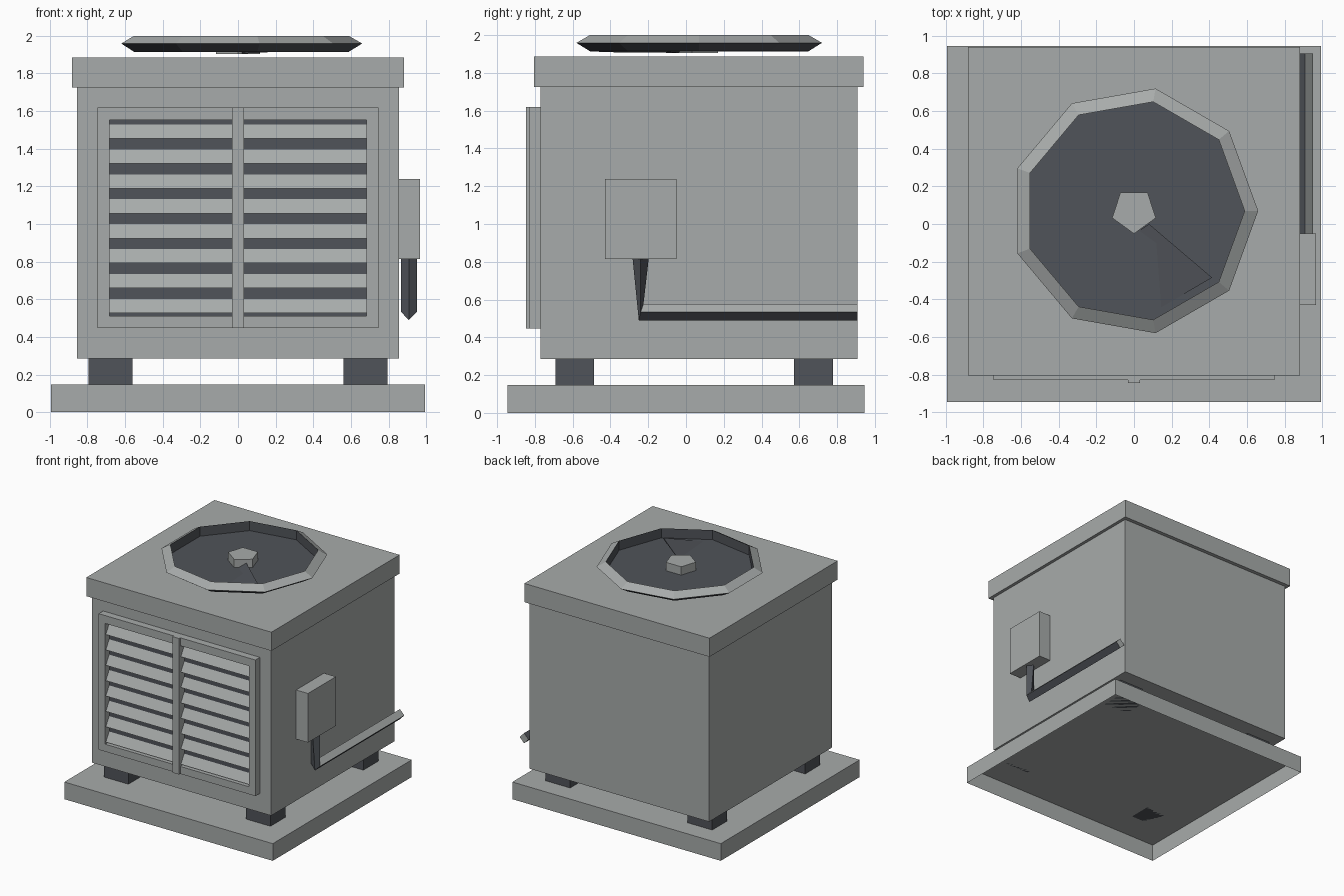
import bpy, bmesh, math
from mathutils import Vector

cube = bpy.data.objects.get("Cube")
if cube:
    bpy.data.objects.remove(cube, do_unlink=True)


def material(name, rgb):
    m = bpy.data.materials.new(name)
    m.use_nodes = True
    m.diffuse_color = (*rgb, 1)
    m.node_tree.nodes["Principled BSDF"].inputs["Base Color"].default_value = (*rgb, 1)
    return m


LIGHT = material("light_grey_metal", (0.39, 0.41, 0.405))
DARK = material("dark_grey_metal", (0.08, 0.087, 0.1))


def finish(name, bm, mats, normals=True):
    if normals:
        bmesh.ops.recalc_face_normals(bm, faces=bm.faces)
    me = bpy.data.meshes.new(name)
    bm.to_mesh(me)
    bm.free()
    for m in mats:
        me.materials.append(m)
    ob = bpy.data.objects.new(name, me)
    bpy.context.collection.objects.link(ob)
    return ob


def box(name, x, y, z, mat=LIGHT, open_bottom=False):
    """Box from (low, high) ranges on each axis."""
    bm = bmesh.new()
    bmesh.ops.create_cube(bm, size=1)
    for v in bm.verts:
        v.co = Vector([r[0] if c < 0 else r[1] for c, r in zip(v.co, (x, y, z))])
    if open_bottom:
        bm.normal_update()
        low = [f for f in bm.faces if f.normal.z < -0.9]
        bmesh.ops.delete(bm, geom=low, context="FACES_ONLY")
    return finish(name, bm, [mat], not open_bottom)


def skin(bm, rings, closed=False):
    """Quads between consecutive rings; returns faces as (segment, side, face)."""
    rows = [[bm.verts.new(p) for p in r] for r in rings]
    n, out = len(rows[0]), []
    for i in range(len(rows) if closed else len(rows) - 1):
        a, b = rows[i], rows[(i + 1) % len(rows)]
        for k in range(n):
            j = (k + 1) % n
            out.append((i, k, bm.faces.new((a[k], a[j], b[j], b[k]))))
    return rows, out


# Plinth, feet, cabinet and lid
box("base_plinth", (-0.993, 0.993), (-0.945, 0.945), (0, 0.148), open_bottom=True)
for sx, side in ((-1, "right"), (1, "left")):
    for y, end in ((-0.59, "front"), (0.675, "back")):
        xs = sorted((sx * 0.56, sx * 0.794))
        box(f"foot_{end}_{side}", xs, (y - 0.102, y + 0.102), (0.148, 0.285), DARK)
box("cabinet", (-0.855, 0.855), (-0.769, 0.907), (0.285, 1.728))
box("lid", (-0.882, 0.882), (-0.805, 0.94), (1.725, 1.886))

# Front grille: dark backing, frame, post and tilted slats
box("grille_backing", (-0.7, 0.7), (-0.774, -0.766), (0.49, 1.57), DARK)
FRONT, BACK = -0.83, -0.766
for sx, side in ((-1, "right"), (1, "left")):
    box(f"grille_frame_{side}", sorted((sx * 0.684, sx * 0.747)), (FRONT, BACK), (0.448, 1.62))
box("grille_frame_top", (-0.684, 0.684), (FRONT, BACK), (1.552, 1.62))
box("grille_frame_bottom", (-0.684, 0.684), (FRONT, BACK), (0.448, 0.512))
box("grille_post", (-0.031, 0.031), (-0.846, BACK), (0.448, 1.62))
for i in range(8):
    z = 0.527 + i * 0.1324
    profile = [(-0.822, z), (-0.777, z + 0.075), (-0.772, z + 0.07), (-0.814, z)]
    bm = bmesh.new()
    rows, _ = skin(bm, [[(x, *p) for p in profile] for x in (-0.684, 0.684)])
    for r in rows:
        bm.faces.new(r)
    finish(f"grille_slat_{i + 1}", bm, [LIGHT])

# Junction box and conduit on the left side
box("junction_box", (0.852, 0.968), (-0.43, -0.05), (0.815, 1.238))
X, R = 0.908, 0.042
rings = [
    [(X + R, -0.24, 0.82), (X, -0.197, 0.82), (X - R, -0.24, 0.82), (X, -0.283, 0.82)],
    [(X + R, -0.24, 0.533), (X, -0.225, 0.577), (X - R, -0.24, 0.533), (X, -0.25, 0.49)],
    [(X + R, 0.907, 0.533), (X, 0.907, 0.577), (X - R, 0.907, 0.533), (X, 0.907, 0.49)],
]
bm = bmesh.new()
rows, faces = skin(bm, rings)
for seg, side, f in faces:
    f.material_index = 0 if (seg, side) == (1, 0) else 1
bm.faces.new(rows[-1])
bm.faces.new(rows[0]).material_index = 1
finish("conduit", bm, [LIGHT, DARK])

# Fan shroud: nine-sided ring with a wedge profile, only the upper slope light
CY = 0.07
wedge = [(0.66, 1.959), (0.588, 2.0), (0.588, 1.915)]
bm = bmesh.new()
rings = []
for i in range(9):
    a = math.tau * i / 9
    rings.append([(r * math.cos(a), CY + r * math.sin(a), z) for r, z in wedge])
_, faces = skin(bm, rings, closed=True)
for _, side, f in faces:
    f.material_index = 0 if side == 0 else 1
finish("fan_shroud", bm, [LIGHT, DARK])


def prism(name, n, r, z0, z1, turn, mat):
    bm = bmesh.new()
    rings = [[(r * math.cos(turn + math.tau * i / n), CY + r * math.sin(turn + math.tau * i / n), z)
              for i in range(n)] for z in (z0, z1)]
    rows, _ = skin(bm, rings)
    for row in rows:
        bm.faces.new(row)
    return finish(name, bm, [mat])


prism("fan_well", 9, 0.588, 1.914, 1.918, 0, DARK)
prism("fan_hub", 5, 0.122, 1.904, 1.99, -math.pi / 2, LIGHT)

# Tilted fan blade
bm = bmesh.new()
blade = [(0.02, -0.04, 1.906), (0.115, -0.46, 1.91), (0.415, -0.285, 1.93), (0.08, 0.0, 1.955)]
rows, _ = skin(bm, [blade, [(x, y, z + 0.006) for x, y, z in blade]])
for r in rows:
    bm.faces.new(r)
finish("fan_blade", bm, [DARK])
